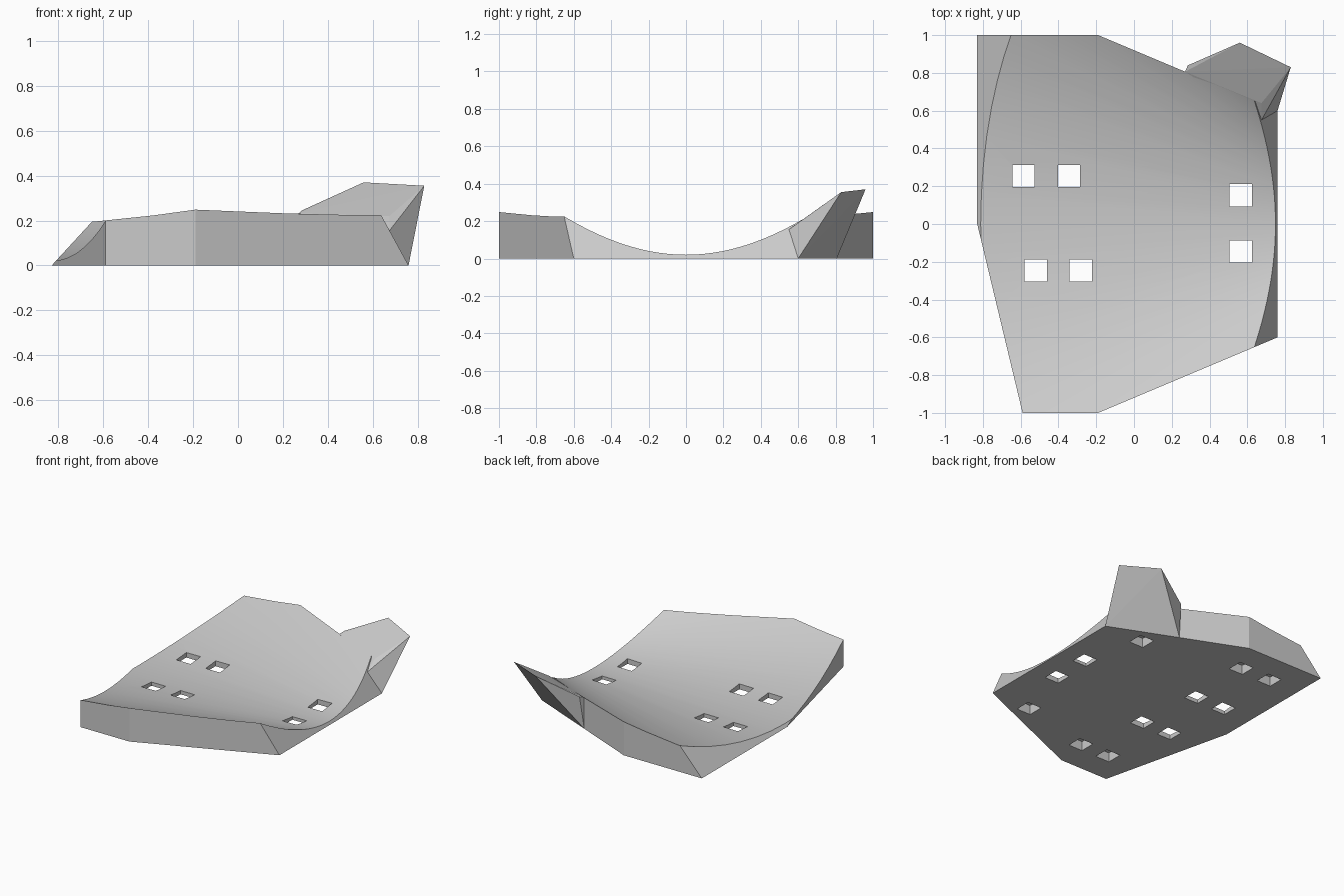
import bpy, bmesh, math
from mathutils import Vector

cube = bpy.data.objects.get("Cube")
if cube:
    bpy.data.objects.remove(cube)

grey = bpy.data.materials.new("plain_grey")
grey.use_nodes = True
tone = (0.6, 0.6, 0.6, 1)
grey.diffuse_color = tone
grey.node_tree.nodes["Principled BSDF"].inputs["Base Color"].default_value = tone


def make_object(name, bm):
    bmesh.ops.recalc_face_normals(bm, faces=bm.faces[:])
    mesh = bpy.data.meshes.new(name)
    bm.to_mesh(mesh)
    bm.free()
    mesh.materials.append(grey)
    obj = bpy.data.objects.new(name, mesh)
    bpy.context.collection.objects.link(obj)
    return obj


def slice_off(bm, point, normal):
    """Remove everything on the normal's side and cap the cut."""
    bmesh.ops.bisect_plane(bm, geom=bm.verts[:] + bm.edges[:] + bm.faces[:], dist=1e-6,
                           plane_co=point, plane_no=normal, clear_outer=True)
    rim = [e for e in bm.edges if e.is_boundary]
    bmesh.ops.holes_fill(bm, edges=rim, sides=0)


# Block whose top is a shallow conical trough, narrowing towards +x
SEGMENTS, SPREAD = 32, 0.8
bm = bmesh.new()
rings = []
for x in (1.0, -1.0):
    r = 2.035 - 1.41 * x
    ring = []
    for i in range(SEGMENTS + 1):
        t = SPREAD * (2 * i / SEGMENTS - 1)
        ring.append(bm.verts.new((x, r * math.sin(t), 0.02 + r * (1 - math.cos(t)))))
    ring += [bm.verts.new((x, s * r * math.sin(SPREAD), -0.5)) for s in (1, -1)]
    rings.append(ring)
    bm.faces.new(ring)
a, b = rings
for i in range(len(a)):
    j = (i + 1) % len(a)
    bm.faces.new((a[i], a[j], b[j], b[i]))

# Trim to the base, the vertical walls and the two leaning end faces
slice_off(bm, (0, 0, 0), (0, 0, -1))
slice_off(bm, (0.76, 0, 0), (1, 0, 0.545))
slice_off(bm, (-0.83, 0, 0), (-1, 0, 0.92))
slice_off(bm, (-0.83, 0, 0), (-1, -0.24, 0))
for s in (1, -1):
    slice_off(bm, (0, s, 0), (0, s, 0))
    slice_off(bm, (0.76, 0.6 * s, 0), (0.4, 0.95 * s, 0))
plate = make_object("curved_plate", bm)

# Square through holes, and blind pockets in the underside
through = [(-0.585, 0.255), (-0.345, 0.255), (0.565, 0.152),
           (0.565, -0.146), (-0.52, -0.246), (-0.282, -0.246)]
pockets = [(-0.575, 0.755), (-0.325, 0.755), (0.435, 0.6),
           (0.435, -0.6), (-0.155, -0.75), (-0.395, -0.75)]
bm = bmesh.new()
for spots, top in ((through, 0.5), (pockets, 0.07)):
    for x, y in spots:
        verts = bmesh.ops.create_cube(bm, size=1)["verts"]
        bmesh.ops.scale(bm, vec=(0.117, 0.117, top + 0.1), verts=verts)
        bmesh.ops.translate(bm, vec=(x, y, (top - 0.1) / 2), verts=verts)
cutter = make_object("hole_cutter", bm)
cutter.hide_render = True
cut = plate.modifiers.new("holes", 'BOOLEAN')
cut.operation = 'DIFFERENCE'
cut.solver = 'EXACT'
cut.object = cutter
bpy.context.view_layer.update()
cut_mesh = bpy.data.meshes.new_from_object(
    plate.evaluated_get(bpy.context.evaluated_depsgraph_get()))
plate.modifiers.clear()
plate.data = cut_mesh
bpy.data.objects.remove(cutter)

# Raised flared horn at the back corner
bm = bmesh.new()
corners = [(0.76, 0.6, 0), (0.27, 0.806, 0), (0.27, 0.806, 0.232), (0.285, 0.84, 0.245),
           (0.56, 0.96, 0.37), (0.83, 0.83, 0.355), (0.675, 0.64, 0.22), (0.675, 0.55, 0.155)]
points = [bm.verts.new(c) for c in corners]
bmesh.ops.convex_hull(bm, input=points)
bmesh.ops.delete(bm, geom=[v for v in bm.verts if not v.link_faces], context='VERTS')
horn = make_object("corner_horn", bm)

# Smooth trough, crisp edges
bpy.ops.object.select_all(action='DESELECT')
plate.select_set(True)
bpy.context.view_layer.objects.active = plate
bpy.ops.object.shade_smooth_by_angle(angle=math.radians(15))
